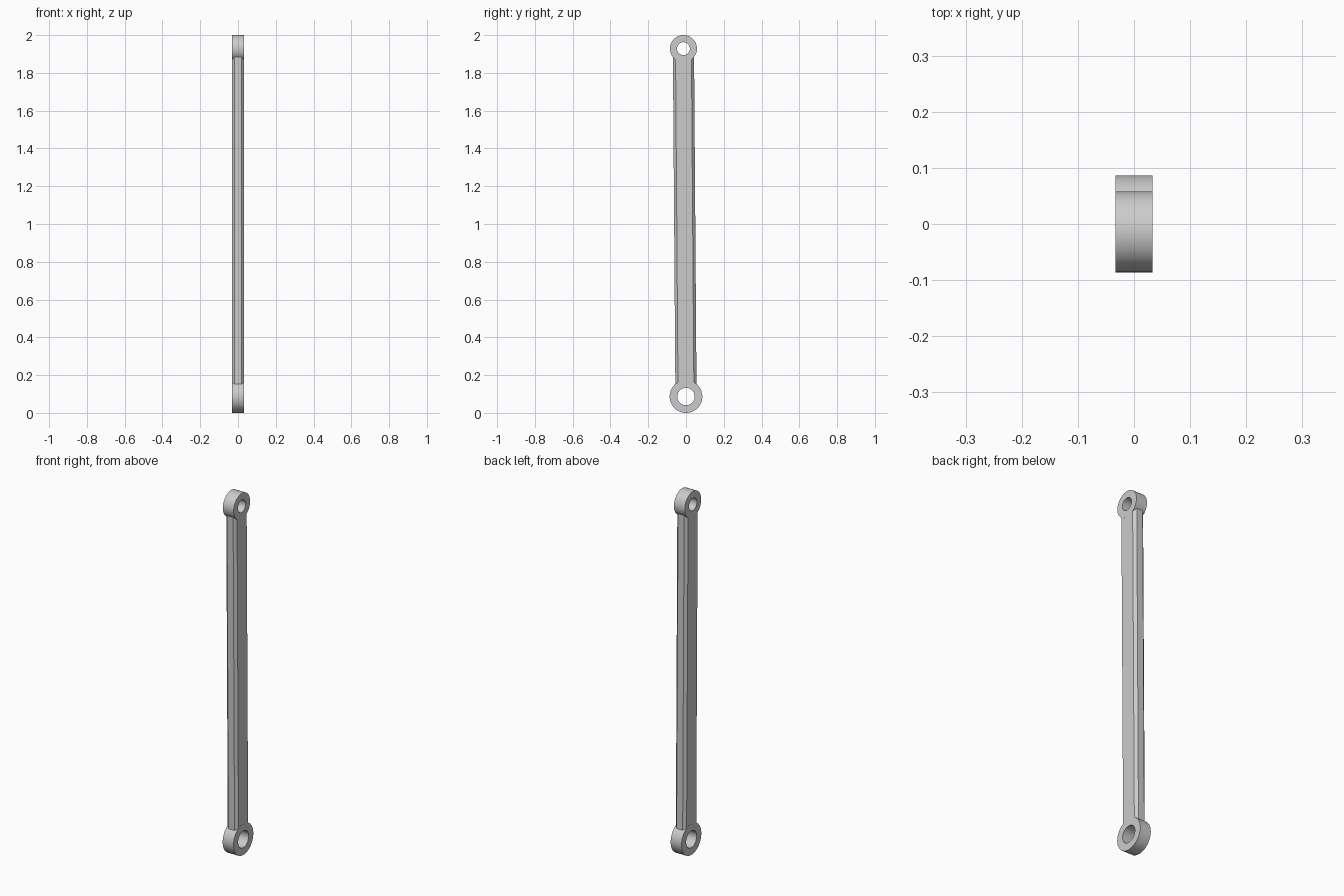
import bpy, bmesh, math
from mathutils import Vector

cube = bpy.data.objects.get("Cube")
if cube:
    bpy.data.objects.remove(cube, do_unlink=True)

steel = bpy.data.materials.new("grey steel")
steel.use_nodes = True
GREY = (0.6, 0.6, 0.6, 1)
steel.diffuse_color = GREY
steel.node_tree.nodes["Principled BSDF"].inputs["Base Color"].default_value = GREY

HALF = 0.033                      # half thickness of the eyes
LOW = Vector((0, 0.0, 0.0865))    # centre of the large eye
HIGH = Vector((0, -0.0135, 1.9285))  # centre of the small eye


def make(name, bm):
    bmesh.ops.recalc_face_normals(bm, faces=bm.faces)
    mesh = bpy.data.meshes.new(name)
    bm.to_mesh(mesh)
    bm.free()
    obj = bpy.data.objects.new(name, mesh)
    mesh.materials.append(steel)
    bpy.context.collection.objects.link(obj)
    bpy.ops.object.select_all(action="DESELECT")
    obj.select_set(True)
    bpy.context.view_layer.objects.active = obj
    bpy.ops.object.shade_smooth_by_angle(angle=math.radians(30))
    return obj


def bridge(bm, a, b):
    for i in range(len(a)):
        j = (i + 1) % len(a)
        bm.faces.new((a[i], a[j], b[j], b[i]))


def eye(name, centre, outer, inner, sides=64):
    """Ring whose bore runs along x."""
    bm = bmesh.new()
    rings = []
    for r, x in ((outer, -HALF), (outer, HALF), (inner, HALF), (inner, -HALF)):
        rings.append([bm.verts.new(centre + Vector((
            x, r * math.cos(t * math.tau / sides), r * math.sin(t * math.tau / sides))))
            for t in range(sides)])
    for k in range(4):
        bridge(bm, rings[k], rings[(k + 1) % 4])
    return make(name, bm)


eye("large_lower_eye", LOW, 0.0865, 0.046)
eye("small_upper_eye", HIGH, 0.0715, 0.034)

# Shank: chamfered bar whose ends are buried in the eye walls
bx, cx = HALF - 0.0002, 0.0185
by, cy = 0.056, 0.042
section = [(bx, -cy), (bx, cy), (cx, by), (-cx, by),
           (-bx, cy), (-bx, -cy), (-cx, -by), (cx, -by)]
axis = (HIGH - LOW).normalized()
bm = bmesh.new()
ends = [[bm.verts.new(base + Vector((x, y, 0))) for x, y in section]
        for base in (LOW + axis * 0.052, HIGH - axis * 0.038)]
bridge(bm, *ends)
for loop in ends:
    bm.faces.new(loop)
make("shank", bm)
